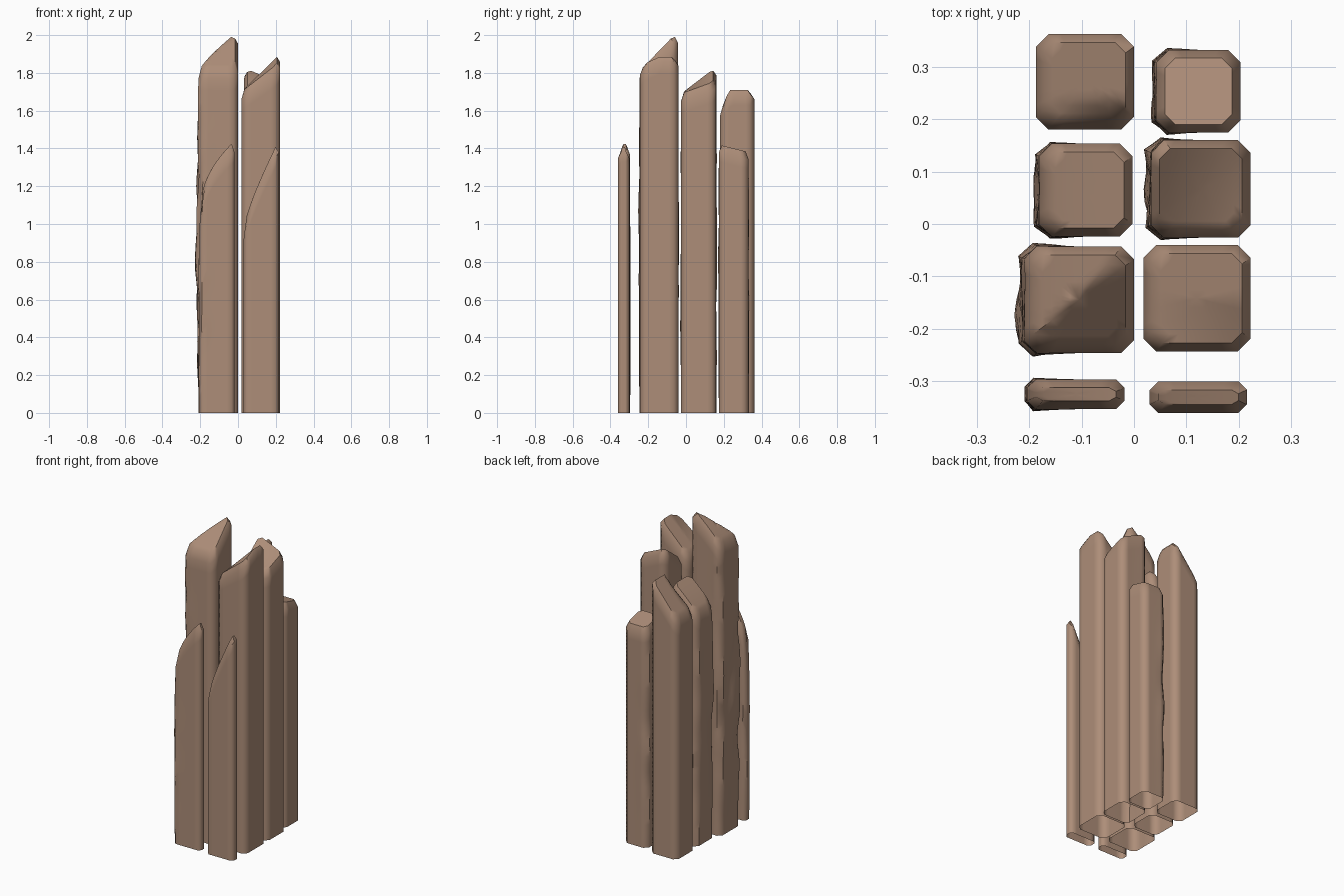
import bpy, bmesh, math
from mathutils import Vector, noise

if "Cube" in bpy.data.objects:
    bpy.data.objects.remove(bpy.data.objects["Cube"])

stone = bpy.data.materials.new("brown_stone")
stone.diffuse_color = (0.42, 0.27, 0.19, 1)
stone.use_nodes = True
stone.node_tree.nodes["Principled BSDF"].inputs["Base Color"].default_value = stone.diffuse_color


def outline(x0, x1, y0, y1, c):
    """Chamfered rectangle, long sides split into short steps."""
    corners = [(x0 + c, y0), (x1 - c, y0), (x1, y0 + c), (x1, y1 - c),
               (x1 - c, y1), (x0 + c, y1), (x0, y1 - c), (x0, y0 + c)]
    pts = []
    for i, a in enumerate(corners):
        b = corners[(i + 1) % 8]
        n = 6 if i % 2 == 0 else 1
        for k in range(n):
            t = k / n
            pts.append((a[0] + (b[0] - a[0]) * t, a[1] + (b[1] - a[1]) * t))
    return pts


def column(name, x0, x1, y0, y1, height, chamfer=0.024, inset=0.016,
           drop=0.04, rough=0.0, seed=0):
    bm = bmesh.new()
    cx, cy = (x0 + x1) / 2, (y0 + y1) / 2

    def top(x, y):
        u = min(1, max(0, (x - x0) / (x1 - x0)))
        v = min(1, max(0, (y - y0) / (y1 - y0)))
        return height(u, v)

    base = outline(x0, x1, y0, y1, chamfer)
    rings = []
    # shaft, with a weathered left side
    levels = 28
    for i in range(levels + 1):
        t = i / levels
        ring = []
        for x, y in base:
            z = t * (top(x, y) - drop)
            u = (x - x0) / (x1 - x0)
            w = max(0, 1 - 2.2 * u) * math.sin(math.pi * min(1, 0.06 + 0.9 * t))
            n = noise.noise(Vector((x * 14 + seed, y * 14, z * 4.5)))
            d = rough * w * (0.5 + 1.5 * n)
            dx, dy = (x - cx) / (x1 - x0), (y - cy) / (y1 - y0)
            ring.append(bm.verts.new((x + 2 * dx * d, y + 1.2 * dy * d, z)))
        rings.append(ring)
    # bevelled rim and sloping crown
    ix, iy = 1 - 2 * inset / (x1 - x0), 1 - 2 * inset / (y1 - y0)
    for s in (1, 0.8, 0.6, 0.4, 0.2):
        ring = []
        for x, y in base:
            px, py = cx + (x - cx) * ix * s, cy + (y - cy) * iy * s
            ring.append(bm.verts.new((px, py, top(px, py))))
        rings.append(ring)
    n = len(base)
    for a, b in zip(rings, rings[1:]):
        for k in range(n):
            j = (k + 1) % n
            bm.faces.new((a[k], a[j], b[j], b[k]))
    tip = bm.verts.new((cx, cy, top(cx, cy)))
    for k in range(n):
        bm.faces.new((rings[-1][k], rings[-1][(k + 1) % n], tip))
    me = bpy.data.meshes.new(name)
    bm.to_mesh(me)
    bm.free()
    me.materials.append(stone)
    ob = bpy.data.objects.new(name, me)
    bpy.context.collection.objects.link(ob)
    bpy.context.view_layer.objects.active = ob
    ob.select_set(True)


# back row
column("back_left_column", -0.187, 0.0, 0.18, 0.362,
       lambda u, v: 1.50 + 0.23 * u - 0.1 * max(0, 0.3 - v) / 0.3 * u)
column("back_right_column", 0.043, 0.203, 0.174, 0.332,
       lambda u, v: 1.42 - 0.04 * v, rough=0.009, seed=3)
# middle row
column("middle_left_column", -0.18, -0.003, -0.024, 0.153,
       lambda u, v: 1.45 + 0.18 * u ** 0.8, rough=0.009, seed=7)
column("middle_right_column", 0.033, 0.222, -0.026, 0.16,
       lambda u, v: 1.69 + 0.15 * v - 0.09 * u * v, rough=0.01, seed=11)
# tall front pair
column("tall_left_column", -0.208, 0.0, -0.246, -0.043,
       lambda u, v: 1.81 + 0.21 * min(v, u ** 0.8), rough=0.013, seed=15)
column("tall_right_column", 0.018, 0.222, -0.243, -0.04,
       lambda u, v: 1.70 + 0.2 * u - 0.05 * u * max(0, 0.5 - v) / 0.5)
# thin front slabs
column("front_left_slab", -0.203, -0.018, -0.353, -0.296,
       lambda u, v: 1.05 + 0.39 * u ** 0.45, chamfer=0.016, drop=0.06,
       rough=0.006, seed=21)
column("front_right_slab", 0.03, 0.215, -0.36, -0.3,
       lambda u, v: 0.98 + 0.46 * u ** 0.8, chamfer=0.016, drop=0.06)

bpy.ops.object.shade_smooth_by_angle(angle=math.radians(48))
